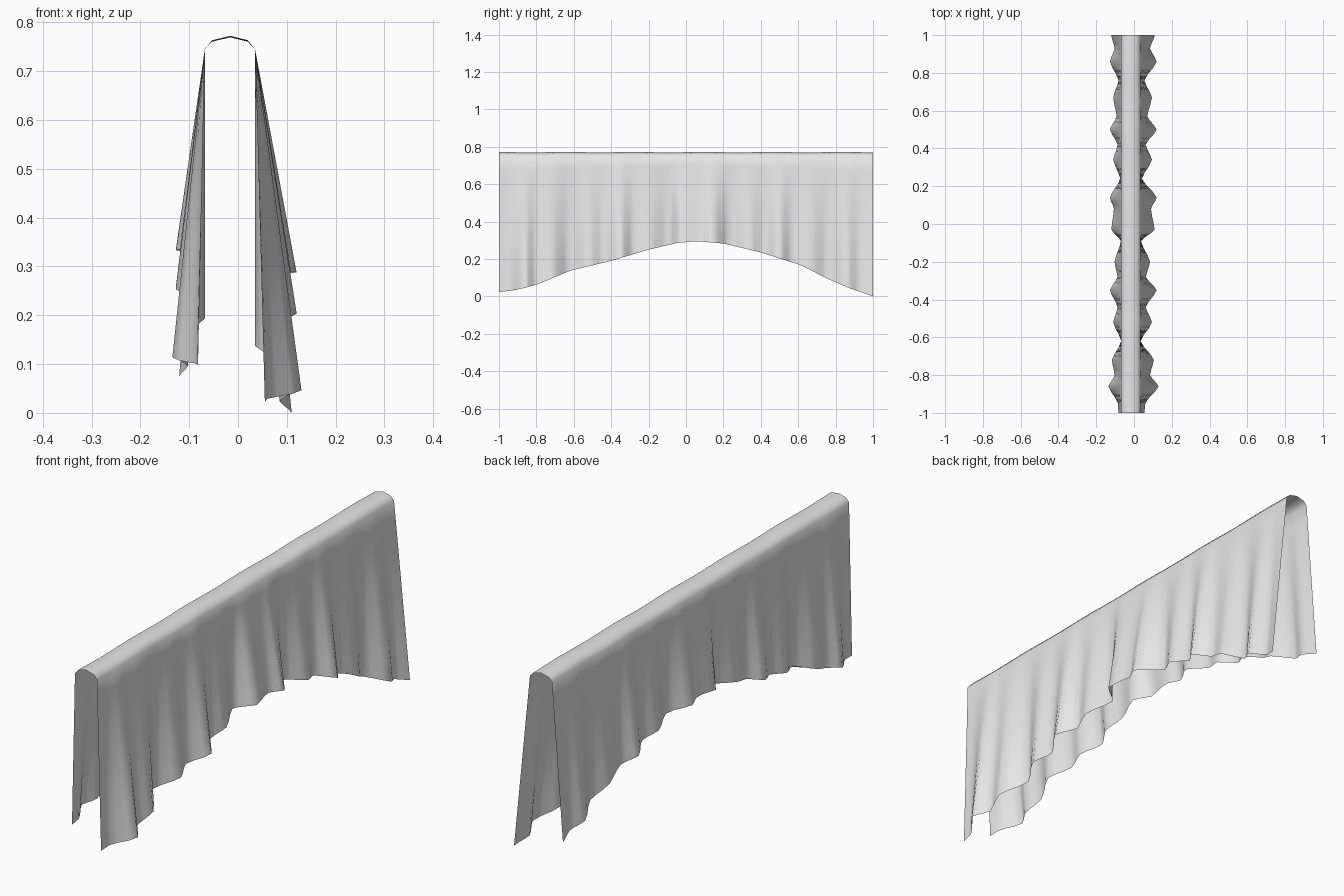
import bpy, bmesh, math

if "Cube" in bpy.data.objects:
    bpy.data.objects.remove(bpy.data.objects["Cube"])

# Pleat control points along the length: (y, outward flare of the hem)
PLEATS = [(-1, .02), (-.95, .025), (-.86, .095), (-.8, .05), (-.72, .07), (-.62, 0),
          (-.52, .06), (-.44, .027), (-.35, .085), (-.28, .028), (-.2, .05), (-.09, .002),
          (-.03, .074), (.08, .055), (.14, .085), (.24, .007), (.34, .06), (.42, .027),
          (.5, .085), (.57, .035), (.67, .06), (.76, .02), (.86, .085), (.93, .05), (1, .075)]
# Scalloped hem height: (y, z)
HEM = [(-1, .022), (-.9, .036), (-.8, .062), (-.72, .095), (-.62, .137), (-.4, .19),
       (-.2, .25), (-.05, .285), (.05, .295), (.2, .283), (.4, .235), (.62, .165),
       (.75, .097), (.87, .045), (1, 0)]
# Rounded top fold, left to right
TOP = [(-.068, .745), (-.053, .762), (-.016, .771), (.02, .762), (.035, .745)]


def sample(table, y, ease=0.0):
    for (a, va), (b, vb) in zip(table, table[1:]):
        if y <= b + 1e-9:
            t = (y - a) / (b - a)
            s = t * t * (3 - 2 * t)
            t += (s - t) * ease
            return va + (vb - va) * t
    return table[-1][1]


# Rows follow the pleat points, with three steps between each pair
ys = [a + (b - a) * k / 3 for (a, _), (b, _) in zip(PLEATS, PLEATS[1:]) for k in range(3)] + [1.0]
STEPS = 10

bm = bmesh.new()
rows = []
for y in ys:
    flare, hem = sample(PLEATS, y, .6), sample(HEM, y)
    left_hem = hem + .045 + .03 * abs(y) ** 2

    def side(x0, direction, amount, bottom):
        # straight hanging cloth that flares out towards the hem
        return [(x0 + direction * amount * (i / STEPS), .745 + (bottom - .745) * i / STEPS)
                for i in range(1, STEPS + 1)]

    ripple = .0015 * math.sin(17 * y)
    top = [(x, z + (ripple if z > .75 else 0)) for x, z in TOP]
    profile = side(-.068, -1, flare * .7, left_hem)[::-1] + top + side(.035, 1, flare, hem)
    rows.append([bm.verts.new((x, y, z)) for x, z in profile])

for r0, r1 in zip(rows, rows[1:]):
    for i in range(len(r0) - 1):
        bm.faces.new((r0[i], r0[i + 1], r1[i + 1], r1[i]))
bmesh.ops.recalc_face_normals(bm, faces=bm.faces)
# outward normals: the top fold must face up
bm.faces.ensure_lookup_table()
top_face = max(bm.faces, key=lambda f: f.calc_center_median().z)
if top_face.normal.z < 0:
    bmesh.ops.reverse_faces(bm, faces=bm.faces)
for f in bm.faces:
    f.smooth = True

mesh = bpy.data.meshes.new("draped_cloth")
bm.to_mesh(mesh)
bm.free()
mat = bpy.data.materials.new("light grey cloth")
mat.diffuse_color = (.8, .8, .8, 1)
mat.use_nodes = True
mat.node_tree.nodes["Principled BSDF"].inputs["Base Color"].default_value = mat.diffuse_color
mesh.materials.append(mat)
cloth = bpy.data.objects.new("draped_cloth", mesh)
bpy.context.collection.objects.link(cloth)
